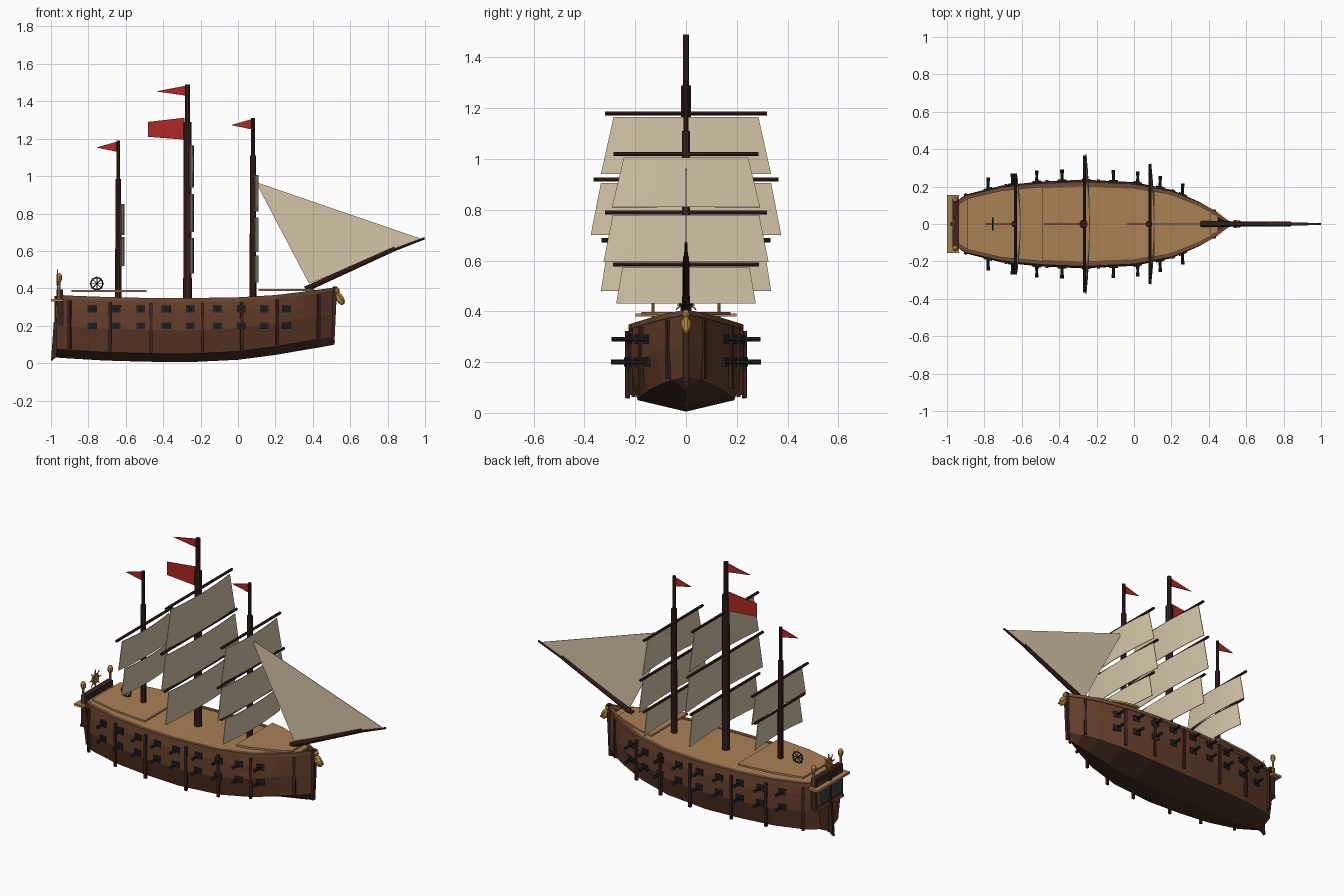
import bpy, bmesh, math
from mathutils import Vector

if "Cube" in bpy.data.objects:
    bpy.data.objects.remove(bpy.data.objects["Cube"])

def material(name, r, g, b):
    m = bpy.data.materials.new(name)
    m.diffuse_color = (r, g, b, 1)
    m.use_nodes = True
    m.node_tree.nodes["Principled BSDF"].inputs["Base Color"].default_value = m.diffuse_color
    return m

HULL = material("hull_brown", .125, .047, .023)
BOTTOM = material("hull_dark", .065, .030, .016)
DARK = material("dark_wood", .045, .017, .013)
TRIM = material("rail_wood", .16, .07, .035)
DECK = material("deck_wood", .40, .22, .09)
SAIL = material("canvas", .66, .56, .39)
RED = material("flag_red", .42, .022, .018)
GOLD = material("gold", .50, .26, .05)
IRON = material("iron", .015, .016, .018)
GLASS = material("glass", .02, .08, .11)

def mesh(name, verts, faces, mat):
    me = bpy.data.meshes.new(name)
    me.from_pydata([tuple(v) for v in verts], [], faces)
    bm = bmesh.new()
    bm.from_mesh(me)
    bmesh.ops.recalc_face_normals(bm, faces=bm.faces)
    bm.to_mesh(me)
    bm.free()
    me.materials.append(mat)
    ob = bpy.data.objects.new(name, me)
    bpy.context.collection.objects.link(ob)
    return ob

def box(name, c, s, mat, rz=0, ry=0):
    v = [(s[0]/2*i, s[1]/2*j, s[2]/2*k) for i in (-1, 1) for j in (-1, 1) for k in (-1, 1)]
    f = [(0, 1, 3, 2), (4, 6, 7, 5), (0, 4, 5, 1), (2, 3, 7, 6), (0, 2, 6, 4), (1, 5, 7, 3)]
    ob = mesh(name, v, f, mat)
    ob.location, ob.rotation_euler = c, (0, ry, rz)
    return ob

def rod(name, p, q, r1, r2, mat, n=10):
    p, q = Vector(p), Vector(q)
    rot = (q - p).to_track_quat('Z', 'Y')
    v = []
    for c, r in ((p, r1), (q, r2)):
        v += [c + rot @ Vector((r*math.cos(a), r*math.sin(a), 0))
              for a in (2*math.pi*i/n for i in range(n))]
    f = [(i, (i+1) % n, n+(i+1) % n, n+i) for i in range(n)]
    return mesh(name, v, f + [tuple(range(n)), tuple(range(n, 2*n))], mat)

def ball(name, c, s, mat, ry=0):
    bpy.ops.mesh.primitive_uv_sphere_add(segments=10, ring_count=6, radius=1, location=c, rotation=(0, ry, 0))
    ob = bpy.context.object
    ob.name, ob.scale = name, s
    ob.data.materials.append(mat)

def ring(name, c, r, t, mat, rot):
    bpy.ops.mesh.primitive_torus_add(major_radius=r, minor_radius=t, major_segments=16,
                                     minor_segments=6, location=c, rotation=rot)
    bpy.context.object.name = name
    bpy.context.object.data.materials.append(mat)

def plate(name, outline, y, t, mat):
    n = len(outline)
    v = [(x, y + s*t/2, z) for s in (-1, 1) for x, z in outline]
    f = [(i, (i+1) % n, n+(i+1) % n, n+i) for i in range(n)]
    return mesh(name, v, f + [tuple(range(n)), tuple(range(n, 2*n))], mat)

# Hull stations: x, half beam, keel height, sheer height
ST = [(-.97, .105, .03, .36), (-.90, .157, .025, .355), (-.71, .205, .014, .348),
      (-.5, .227, .008, .343), (-.27, .237, .005, .342), (0, .224, .018, .346),
      (.2, .183, .044, .358), (.35, .118, .07, .376), (.44, .066, .085, .388), (.51, .008, .098, .398)]

def at(x):
    for a, b in zip(ST, ST[1:]):
        if x <= b[0]:
            t = (x - a[0]) / (b[0] - a[0])
            return [a[i] + t*(b[i] - a[i]) for i in (1, 2, 3)] + [(b[1] - a[1]) / (b[0] - a[0])]

# Hull shell, dark below the chine
verts, faces = [], []
for x, w, k, s in ST:
    half = [(.93*w, s), (.985*w, .29), (w, k+.17), (.8*w, k+.045)]
    verts += [(x, y, z) for y, z in half] + [(x, 0, k)] + [(x, -y, z) for y, z in half[::-1]]
for i in range(len(ST) - 1):
    faces += [(9*i+j, 9*i+j+1, 9*i+j+10, 9*i+j+9) for j in range(8)]
e = 9*(len(ST) - 1)
hull = mesh("hull", verts, faces + [tuple(range(9)), tuple(range(e, e+9))], HULL)
hull.data.materials.append(BOTTOM)
for n, p in enumerate(hull.data.polygons):
    if n < len(faces) and n % 8 in (3, 4):
        p.material_index = 1

# Decks follow the hull outline
def deck(name, x0, x1, inset, t, z=None):
    xs = [x0] + [s[0] for s in ST if x0 < s[0] < x1] + [x1]
    v = []
    for x in xs:
        w, _, s, _ = at(x)
        y, top = max(.93*w - inset, .004), s + .004 if z is None else z
        v += [(x, y, top), (x, -y, top), (x, -y, top-t), (x, y, top-t)]
    f = [(4*i+j, 4*i+(j+1) % 4, 4*i+4+(j+1) % 4, 4*i+4+j) for i in range(len(xs)-1) for j in range(4)]
    e = 4*len(xs)
    mesh(name, v, f + [(0, 1, 2, 3), (e-4, e-3, e-2, e-1)], DECK)

deck("main_deck", -.95, .45, .016, .012)
deck("quarter_deck", -.89, -.49, .012, .012, .392)
deck("fore_deck", .11, .41, .012, .012, .397)

# Rails, ribs, gun ports and cannons on both sides
PORTS = (-.78, -.65, -.52, -.385, -.255, -.11, .02, .14, .26)
for sy in (-1, 1):
    v, f = [], []
    for x, w, k, s in ST:
        o, i = sy*(.93*w + .006), sy*max(.93*w - .02, 0)
        v += [(x, o, s+.006), (x, i, s+.006), (x, i, s-.014), (x, o, s-.014)]
    for i in range(len(ST) - 1):
        f += [(4*i+j, 4*i+(j+1) % 4, 4*i+4+(j+1) % 4, 4*i+4+j) for j in range(4)]
    mesh("rail", v, f + [(0, 1, 2, 3), (len(v)-4, len(v)-3, len(v)-2, len(v)-1)], TRIM)
    for x in (-.9, -.685, -.465, -.19, .02, .21, .43):
        w, k, s, g = at(x)
        box("rib", (x, sy*(w-.001), (k+.05+s-.02)/2), (.016, .014, s-k-.07), DARK, sy*math.atan(g))
    for x in PORTS:
        w, k, s, g = at(x)
        for z in (.29, .2):
            y = w*(.985 if z > .25 else 1)
            box("gun_port", (x, sy*y, z), (.046, .012, .036), IRON, sy*math.atan(g))
            rod("cannon", (x, sy*(y-.05), z), (x, sy*(y+.055), z), .010, .007, IRON, 8)
            rod("cannon_muzzle", (x, sy*(y+.043), z), (x, sy*(y+.06), z), .0095, .0095, IRON, 8)

# Stem, keel end and rudder
plate("stem", [(.498, .1), (.515, .1), (.53, .41), (.505, .41)], 0, .022, DARK)
ball("stem_foot", (.507, 0, .115), (.012, .014, .014), DARK)
plate("stern_post", [(-.98, .03), (-.965, .03), (-.965, .36), (-.98, .36)], 0, .02, DARK)
plate("rudder", [(-1, .01), (-.975, .03), (-.965, .22), (-.985, .22)], 0, .018, DARK)

# Stern gallery with windows, lanterns and crest
box("stern_gallery", (-.953, 0, .3), (.034, .26, .19), DARK)
box("gallery_ledge", (-.967, 0, .337), (.064, .31, .014), DECK)
box("gallery_base", (-.96, 0, .205), (.04, .25, .014), TRIM)
for i in range(5):
    y = (i-2)*.048
    box("stern_window_frame", (-.971, y, .275), (.006, .036, .076), GOLD)
    box("stern_window", (-.974, y, .275), (.006, .026, .064), GLASS)
for sy in (-1, 1):
    rod("lantern_post", (-.955, sy*.13, .34), (-.955, sy*.13, .44), .006, .006, GOLD, 8)
    ball("lantern", (-.955, sy*.13, .457), (.016, .016, .025), GOLD)
ring("stern_crest", (-.965, 0, .445), .028, .005, GOLD, (0, math.pi/2, 0))
for i in range(8):
    a = math.pi*i/4
    d = Vector((0, math.cos(a), math.sin(a)))
    c = Vector((-.965, 0, .445))
    rod("crest_ray", c, c + d*.055, .005, .003, GOLD, 6)

# Steering wheel
wheel = Vector((-.755, 0, .425))
ring("steering_wheel", wheel, .032, .004, IRON, (math.pi/2, 0, 0))
for i in range(4):
    d = Vector((math.cos(math.pi*i/4), 0, math.sin(math.pi*i/4)))*.038
    rod("wheel_spoke", wheel - d, wheel + d, .0025, .0025, IRON, 6)
rod("wheel_axle", wheel - Vector((0, .035, 0)), wheel + Vector((0, .035, 0)), .003, .003, IRON, 6)

# Bowsprit and figurehead
rod("bowsprit", (.36, 0, .395), (.84, 0, .612), .016, .012, DARK)
rod("jib_boom", (.80, 0, .592), (.998, 0, .668), .008, .006, DARK, 8)
ball("figurehead_body", (.545, 0, .345), (.022, .02, .037), GOLD, -.5)
ball("figurehead_head", (.529, 0, .388), (.015, .015, .018), GOLD)
for sy in (-1, 1):
    rod("figurehead_arm", (.535, sy*.016, .365), (.57, sy*.012, .325), .006, .005, GOLD, 6)

# Square sail, bowed forward across its width
def square_sail(x, z1, w1, z0, w0):
    v, n = [], 8
    for z, w in ((z0, w0), (z1, w1)):
        for i in range(n+1):
            u = 2*i/n - 1
            v.append((x + .012 + .018*(1-u*u), u*w, z))
    ob = mesh("square_sail", v, [(i, i+1, n+2+i, n+1+i) for i in range(n)], SAIL)
    ob.modifiers.new("thickness", 'SOLIDIFY').thickness = .004

# Masts: x, lower radius, lower top, upper radius, upper top; yards: z, half length, sail
MASTS = [
    ("mizzen", -.64, .017, .985, .010, 1.19,
     [(.865, .27, .85, .225, .685, .26), (.69, .24, .675, .2, .52, .23)]),
    ("main", -.27, .023, 1.29, .013, 1.49,
     [(1.18, .32, 1.165, .285, .94, .335), (.92, .365, .905, .335, .70, .375), (.68, .333, .67, .305, .48, .335)]),
    ("fore", .08, .018, 1.11, .010, 1.31,
     [(1.02, .285, 1.005, .245, .81, .292), (.79, .32, .78, .288, .595, .325), (.585, .287, .575, .25, .43, .275)])]
for name, x, r, zl, r2, zt, yards in MASTS:
    rod(name + "_mast", (x, 0, .34), (x, 0, zl), r, r*.9, DARK)
    rod(name + "_topmast", (x, 0, zl-.01), (x, 0, zt), r2, r2, DARK)
    for z, h, z1, w1, z0, w0 in yards:
        rod(name + "_yard", (x+.006, -h, z), (x+.006, h, z), .008, .008, DARK, 8)
        square_sail(x, z1, w1, z0, w0)
    tip = .16 if name == "main" else .11
    plate(name + "_pennant", [(x-.008, zt-.006), (x-.008, zt-.06), (x-tip-.008, zt-.037)], 0, .004, RED)
plate("main_flag", [(-.285, 1.312), (-.285, 1.195), (-.48, 1.21), (-.48, 1.29)], 0, .004, RED)

# Triangular head sail in two panels
plate("jib_sail_inner", [(.095, .968), (.38, .425), (.69, .55)], 0, .004, SAIL)
plate("jib_sail_outer", [(.095, .968), (.69, .55), (.985, .663)], 0, .004, SAIL)
